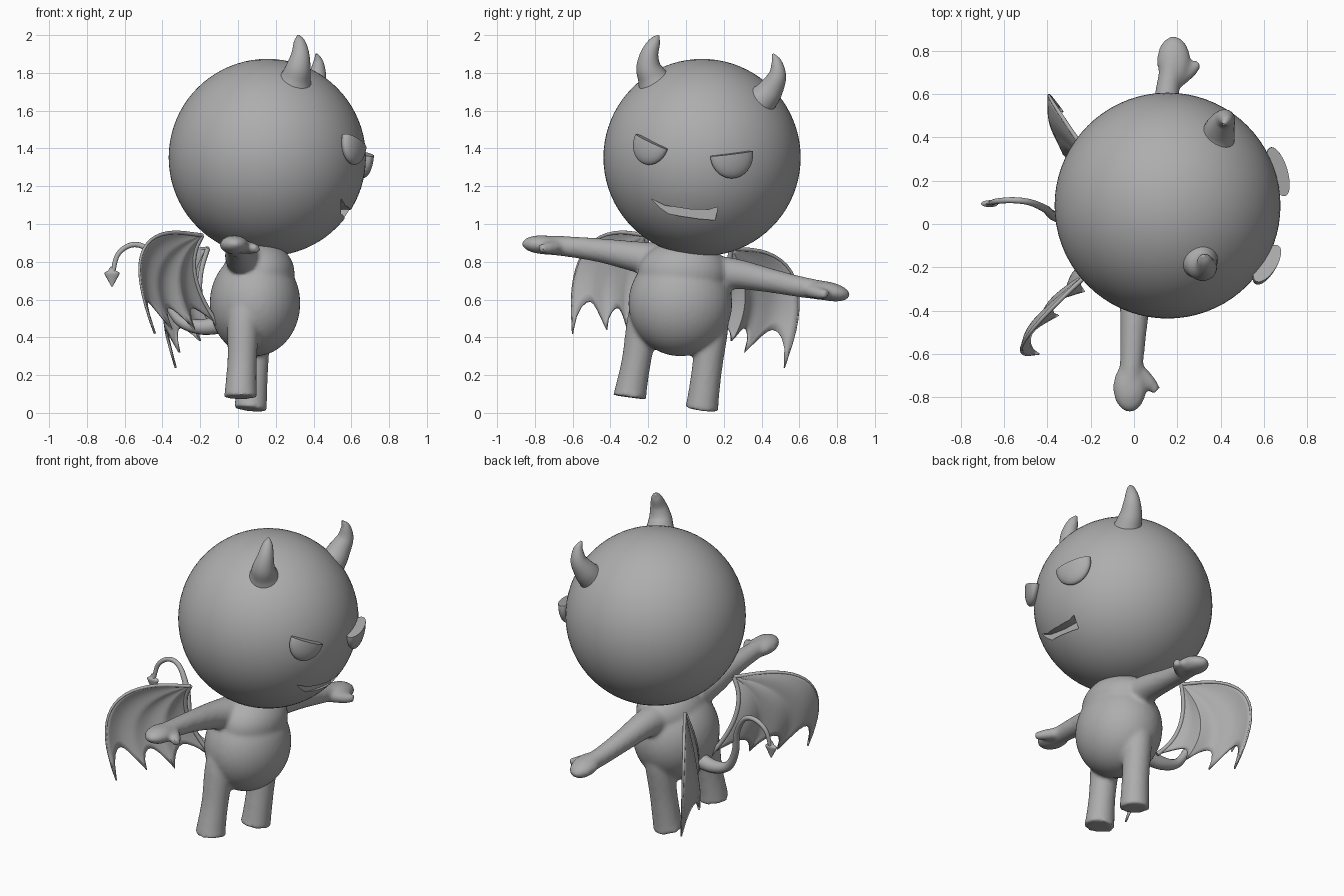
import bpy, bmesh, math
from mathutils import Vector, Matrix

if "Cube" in bpy.data.objects:
    bpy.data.objects.remove(bpy.data.objects["Cube"])

HEAD = Vector((0.155, 0.085, 1.352))
R = 0.522

grey = bpy.data.materials.new("plain_grey")
grey.diffuse_color = (0.42, 0.42, 0.42, 1)
grey.use_nodes = True
grey.node_tree.nodes["Principled BSDF"].inputs["Base Color"].default_value = grey.diffuse_color


def make(name, bm, angle=40):
    bmesh.ops.recalc_face_normals(bm, faces=bm.faces)
    me = bpy.data.meshes.new(name)
    bm.to_mesh(me)
    bm.free()
    ob = bpy.data.objects.new(name, me)
    bpy.context.collection.objects.link(ob)
    me.materials.append(grey)
    shade(ob, angle)
    return ob


def shade(ob, angle=40):
    bpy.ops.object.select_all(action='DESELECT')
    ob.select_set(True)
    bpy.context.view_layer.objects.active = ob
    bpy.ops.object.shade_smooth_by_angle(angle=math.radians(angle))


def apply_all(ob):
    bpy.ops.object.select_all(action='DESELECT')
    ob.select_set(True)
    bpy.context.view_layer.objects.active = ob
    for m in list(ob.modifiers):
        bpy.ops.object.modifier_apply(modifier=m.name)


def tube(bm, pts, seg=24, steps=6):
    """Smooth tube through (x, y, z, radius) points, closed at both ends."""
    p = [Vector(q) for q in pts]
    p = [2 * p[0] - p[1]] + p + [2 * p[-1] - p[-2]]
    path = []
    for i in range(1, len(p) - 2):
        a, b, c, d = p[i - 1:i + 3]
        for k in range(steps):
            t = k / steps
            path.append(0.5 * (2 * b + (c - a) * t + (2 * a - 5 * b + 4 * c - d) * t * t
                               + (3 * b - a - 3 * c + d) * t ** 3))
    path.append(p[-2])
    rings, up, side = [], None, None
    for i, q in enumerate(path):
        d = (path[min(i + 1, len(path) - 1)] - path[max(i - 1, 0)]).to_3d().normalized()
        if side is None:
            side = d.orthogonal().normalized()
        side = (side - d * side.dot(d)).normalized()
        up = d.cross(side)
        rings.append([bm.verts.new(q.to_3d() + max(q.w, 0.003) * (
            side * math.cos(2 * math.pi * j / seg) + up * math.sin(2 * math.pi * j / seg)))
            for j in range(seg)])
    for r0, r1 in zip(rings, rings[1:]):
        for j in range(seg):
            bm.faces.new((r0[j], r0[(j + 1) % seg], r1[(j + 1) % seg], r1[j]))
    bm.faces.new(rings[0][::-1])
    bm.faces.new(rings[-1])


def ball(bm, centre, radii, tilt=0):
    bmesh.ops.create_uvsphere(bm, u_segments=40, v_segments=24, radius=1, matrix=(
        Matrix.Translation(centre) @ Matrix.Rotation(tilt, 4, 'X') @ Matrix.Diagonal((*radii, 1))))


# Body: torso, arms, hands and legs blended into one skin
bm = bmesh.new()
ball(bm, (0.09, -0.03, 0.58), (0.24, 0.275, 0.28))
ball(bm, (0.11, -0.015, 0.74), (0.19, 0.24, 0.17))
tube(bm, [(0.04, -0.12, 0.80, 0.10), (0.01, -0.28, 0.83, 0.08), (0, -0.45, 0.86, 0.064),
          (-0.01, -0.62, 0.88, 0.055), (-0.02, -0.76, 0.89, 0.05)])
ball(bm, (-0.02, -0.755, 0.89), (0.077, 0.115, 0.05), math.radians(-3))
tube(bm, [(0.02, -0.68, 0.88, 0.035), (0.07, -0.73, 0.872, 0.032), (0.105, -0.772, 0.87, 0.022)])
tube(bm, [(0.10, 0.12, 0.74, 0.10), (0.11, 0.27, 0.735, 0.08), (0.13, 0.45, 0.70, 0.064),
          (0.155, 0.62, 0.665, 0.055), (0.18, 0.78, 0.64, 0.05)])
ball(bm, (0.183, 0.755, 0.643), (0.077, 0.115, 0.05), math.radians(-11))
tube(bm, [(0.2, 0.66, 0.645, 0.035), (0.26, 0.71, 0.632, 0.032), (0.298, 0.745, 0.628, 0.022)])
tube(bm, [(0.015, -0.297, 0.082, 0.090), (0.015, -0.290, 0.13, 0.084),
          (0.022, -0.262, 0.28, 0.078), (0.03, -0.225, 0.5, 0.085), (0.05, -0.2, 0.62, 0.07)])
tube(bm, [(0.065, 0.083, 0.018, 0.090), (0.07, 0.090, 0.07, 0.084),
          (0.08, 0.112, 0.24, 0.080), (0.09, 0.14, 0.46, 0.085), (0.10, 0.15, 0.58, 0.07)])
body = make("body", bm)
rm = body.modifiers.new("skin", 'REMESH')
rm.mode, rm.voxel_size = 'VOXEL', 0.012
sm = body.modifiers.new("blend", 'SMOOTH')
sm.factor, sm.iterations = 0.5, 8
apply_all(body)
shade(body, 50)

# Head with a recessed grin
bm = bmesh.new()
bmesh.ops.create_uvsphere(bm, u_segments=72, v_segments=40, radius=R,
                          matrix=Matrix.Translation(HEAD))
head = make("head", bm)
grin = [(-0.195, 1.14), (-0.18, 1.09), (-0.11, 1.058), (-0.02, 1.04), (0.07, 1.027),
        (0.155, 1.02), (0.168, 1.09), (0.12, 1.075), (0.02, 1.078), (-0.11, 1.098)]
bm = bmesh.new()
f = bm.faces.new([bm.verts.new((0.545, y, z)) for y, z in grin])
ext = bmesh.ops.extrude_face_region(bm, geom=[f])
bmesh.ops.translate(bm, vec=(0.3, 0, 0),
                    verts=[v for v in ext["geom"] if isinstance(v, bmesh.types.BMVert)])
cutter = make("mouth_cutter", bm)
cutter.hide_render = True
bo = head.modifiers.new("mouth", 'BOOLEAN')
bo.operation, bo.object, bo.solver = 'DIFFERENCE', cutter, 'EXACT'
apply_all(head)
bpy.data.objects.remove(cutter)
shade(head, 30)

# Eyes: flattened domes with a straight slanting upper lid
for name, y, z, roll, w, h in (("right_eye", -0.178, 1.43, 23, 0.106, 0.12),
                               ("left_eye", 0.238, 1.367, -7, 0.118, 0.125)):
    bm = bmesh.new()
    bmesh.ops.create_uvsphere(bm, u_segments=40, v_segments=24, radius=1)
    cut = bmesh.ops.bisect_plane(bm, geom=bm.verts[:] + bm.edges[:] + bm.faces[:],
                                 plane_co=(0, 0, 0.05), plane_no=(0, 0, 1), clear_outer=True)
    bmesh.ops.edgeloop_fill(bm, edges=[e for e in cut["geom_cut"]
                                       if isinstance(e, bmesh.types.BMEdge)])
    dy, dz = y - HEAD.y, z - 0.04 - HEAD.z
    n = Vector((math.sqrt(R * R - dy * dy - dz * dz), dy, dz)).normalized()
    yaw, pitch = math.atan2(n.y, n.x), -math.asin(n.z)
    pos = HEAD + n * (R + 0.012) + Vector((0, 0, 0.04))
    bm.transform(Matrix.Translation(pos) @ Matrix.Rotation(yaw, 4, 'Z')
                 @ Matrix.Rotation(pitch, 4, 'Y') @ Matrix.Rotation(-math.radians(roll), 4, 'X')
                 @ Matrix.Diagonal((0.045, w, h, 1)))
    make(name, bm)

# Horns
for name, pts in (
    ("right_horn", [(0.285, -0.135, 1.69, 0.13), (0.305, -0.175, 1.77, 0.083),
                    (0.32, -0.198, 1.83, 0.066), (0.33, -0.193, 1.90, 0.048),
                    (0.325, -0.165, 1.965, 0.03), (0.318, -0.145, 1.998, 0.006)]),
    ("left_horn", [(0.35, 0.33, 1.60, 0.13), (0.385, 0.405, 1.66, 0.083),
                   (0.40, 0.45, 1.715, 0.066), (0.42, 0.483, 1.785, 0.048),
                   (0.425, 0.48, 1.855, 0.028), (0.415, 0.46, 1.90, 0.006)])):
    bm = bmesh.new()
    tube(bm, pts)
    make(name, bm, 60)

# Tail with a flat pointed end
bm = bmesh.new()
tube(bm, [(-0.08, 0.0, 0.47, 0.05), (-0.2, 0.01, 0.455, 0.04), (-0.31, 0.02, 0.49, 0.028),
          (-0.375, 0.04, 0.6, 0.022), (-0.41, 0.07, 0.75, 0.018), (-0.48, 0.1, 0.865, 0.015),
          (-0.56, 0.11, 0.89, 0.014), (-0.635, 0.105, 0.84, 0.013), (-0.665, 0.095, 0.735, 0.012)],
     seg=16)
make("tail", bm, 60)
bm = bmesh.new()
tube(bm, [(0, 0, 0.035, 0.008), (0, 0, 0.012, 0.022), (0, 0, 0, 0.04), (0, 0, -0.03, 0.026),
          (0, 0, -0.072, 0.003)], seg=16, steps=3)
bm.transform(Matrix.Translation((-0.667, 0.094, 0.74)) @ Matrix.Diagonal((1, 0.4, 1, 1)))
make("tail_tip", bm, 50)


# Wings: curved ribs fanning from the top corner, scalloped membrane between
def wing(name, apex, ribs, cup):
    bm = bmesh.new()
    a = Vector(apex)

    def rib(i, t):
        m, b = Vector(ribs[i][0]), Vector(ribs[i][1])
        c = 2 * m - (a + b) / 2
        return a * (1 - t) ** 2 + c * 2 * t * (1 - t) + b * t * t

    n, rows, cols = 8, 16, []
    for i in range(len(ribs) - 1):
        for k in range(n + (i == len(ribs) - 2)):
            f = k / n
            s = 1 - 0.17 * math.sin(math.pi * f) ** 0.8
            cols.append([rib(i, t * s).lerp(rib(i + 1, t * s), f)
                         + Vector(cup) * math.sin(math.pi * f) * t
                         for t in (j / rows for j in range(1, rows + 1))])
    grid = [[bm.verts.new(v) for v in c] for c in cols]
    top = bm.verts.new(a)
    for c, d in zip(grid, grid[1:]):
        bm.faces.new((top, c[0], d[0]))
        for j in range(rows - 1):
            bm.faces.new((c[j], c[j + 1], d[j + 1], d[j]))
    ob = make(name, bm, 50)
    so = ob.modifiers.new("thickness", 'SOLIDIFY')
    so.thickness, so.offset = 0.012, 0
    # Bones along the leading and inner edges
    bm = bmesh.new()
    for i, r in ((0, 0.011), (len(ribs) - 1, 0.013)):
        tube(bm, [(*rib(i, t / 6), r * (1 - 0.6 * t / 6 * (i == 0))) for t in range(7)],
             seg=10, steps=3)
    make(name + "_bones", bm, 60)


wing("right_wing", (-0.19, -0.21, 0.94),
     [((-0.50, -0.53, 0.865), (-0.44, -0.60, 0.42)),
      ((-0.42, -0.41, 0.76), (-0.35, -0.42, 0.44)),
      ((-0.31, -0.30, 0.73), (-0.23, -0.31, 0.44)),
      ((-0.23, -0.18, 0.73), (-0.11, -0.10, 0.47))], (-0.02, 0.015, 0))
wing("left_wing", (-0.16, 0.24, 0.87),
     [((-0.38, 0.57, 0.72), (-0.33, 0.52, 0.24)),
      ((-0.34, 0.40, 0.64), (-0.31, 0.31, 0.32)),
      ((-0.25, 0.31, 0.62), (-0.20, 0.24, 0.38)),
      ((-0.20, 0.18, 0.63), (-0.11, 0.08, 0.45))], (-0.02, -0.015, 0))
